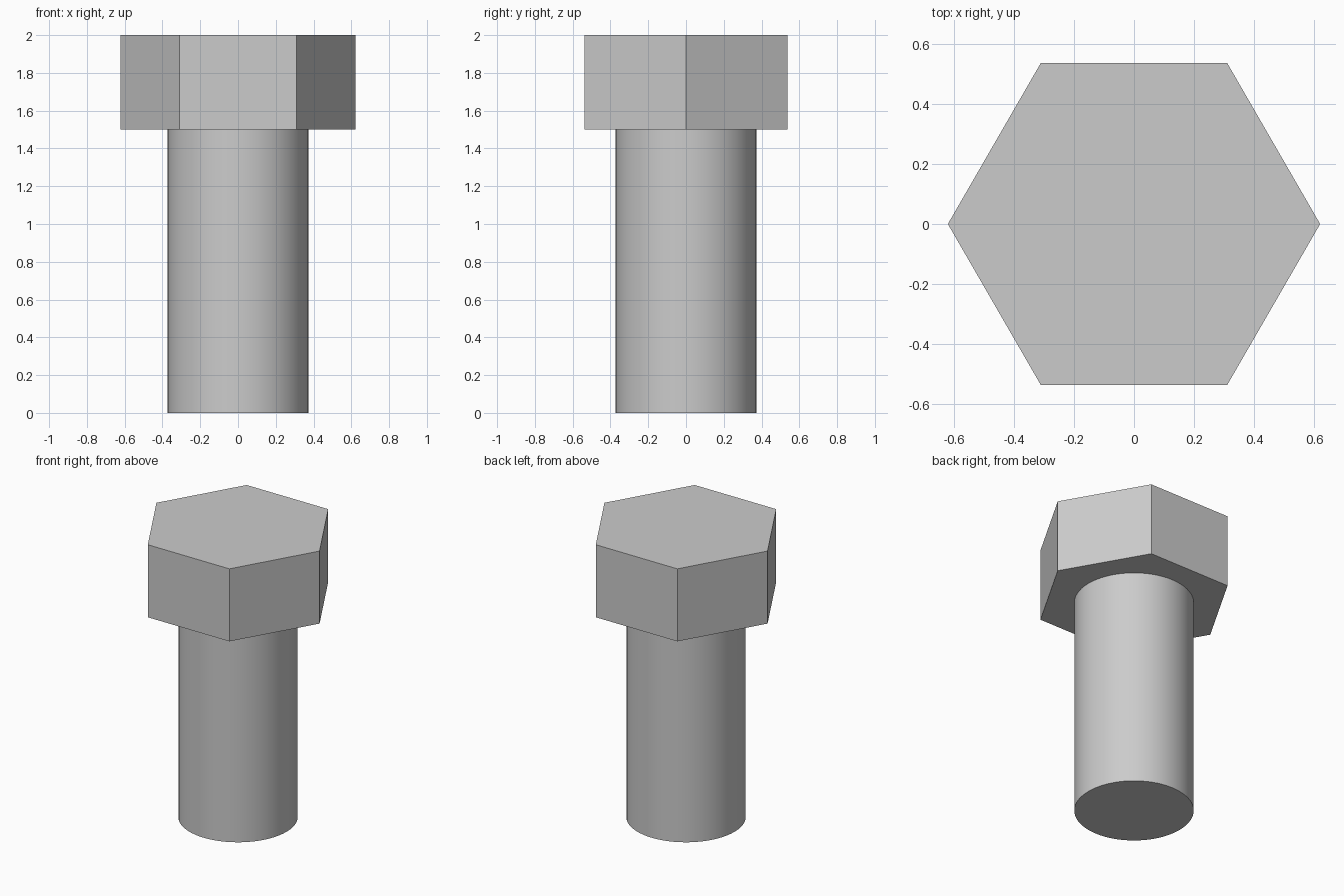
import bpy
import math

cube = bpy.data.objects.get("Cube")
if cube:
    bpy.data.objects.remove(cube, do_unlink=True)

HEAD_RADIUS = 0.622
SHANK_RADIUS = 0.373
HEAD_BOTTOM, TOP = 1.5, 2.0
EMBED = 0.05

# Plain grey metal
steel = bpy.data.materials.new("grey_steel")
steel.use_nodes = True
colour = (0.6, 0.6, 0.6, 1.0)
steel.diffuse_color = colour
steel.node_tree.nodes["Principled BSDF"].inputs["Base Color"].default_value = colour


def prism(name, sides, radius, bottom, top, turn=0.0):
    """Upright capped prism between two heights."""
    bpy.ops.mesh.primitive_cylinder_add(
        vertices=sides, radius=radius, depth=top - bottom,
        location=(0, 0, (bottom + top) / 2), rotation=(0, 0, turn))
    obj = bpy.context.object
    obj.name = obj.data.name = name
    obj.data.materials.append(steel)
    return obj


# Hexagonal head with corners on the x axis
prism("hex_head", 6, HEAD_RADIUS, HEAD_BOTTOM, TOP, math.radians(30))

# Smooth round shank, seated a little way into the head
prism("shank", 64, SHANK_RADIUS, 0.0, HEAD_BOTTOM + EMBED)
bpy.ops.object.shade_smooth_by_angle(angle=math.radians(30))
